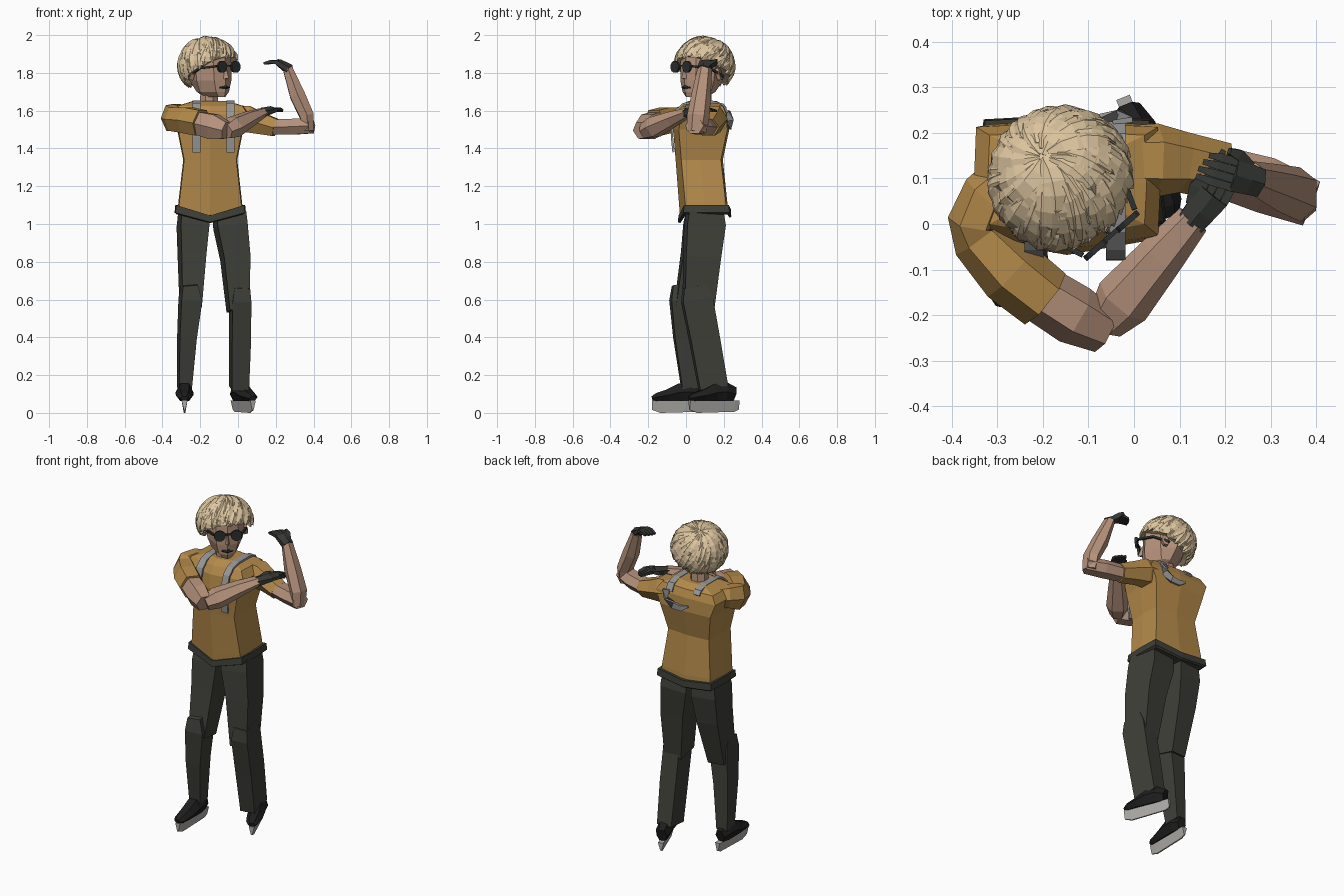
import bpy, bmesh, math, random
from mathutils import Vector as V

if "Cube" in bpy.data.objects:
    bpy.data.objects.remove(bpy.data.objects["Cube"])

random.seed(4)
X, Y, Z = V((1, 0, 0)), V((0, 1, 0)), V((0, 0, 1))


def mat(name, r, g, b):
    m = bpy.data.materials.new(name)
    lin = [((c / 255 + .055) / 1.055) ** 2.4 for c in (r, g, b)]
    m.diffuse_color = (*lin, 1)
    m.use_nodes = True
    m.node_tree.nodes["Principled BSDF"].inputs["Base Color"].default_value = m.diffuse_color
    return m


GOLD = mat("gold_cloth", 180, 138, 74)
SKIN = mat("skin", 182, 146, 124)
HAIR = mat("blond_hair", 222, 198, 160)
TROUSER = mat("dark_trousers", 62, 63, 56)
GLOVE = mat("glove_black", 54, 56, 52)
SHOE = mat("shoe_black", 30, 30, 31)
STEEL = mat("blade_steel", 172, 170, 166)
STRAP = mat("strap_grey", 150, 150, 151)
LENS = mat("dark_glass", 44, 48, 46)


def build(name, lofts, material):
    """Join rings of points into closed skins, all in one flat-shaded object."""
    bm = bmesh.new()
    for rings in lofts:
        vs = [[bm.verts.new(p) for p in r] for r in rings]
        n = len(vs[0])
        for a, b in zip(vs, vs[1:]):
            for i in range(n):
                j = (i + 1) % n
                bm.faces.new((a[i], a[j], b[j], b[i]))
        bm.faces.new(vs[0][::-1])
        bm.faces.new(vs[-1])
    bmesh.ops.recalc_face_normals(bm, faces=bm.faces)
    me = bpy.data.meshes.new(name)
    bm.to_mesh(me)
    bm.free()
    me.materials.append(material)
    ob = bpy.data.objects.new(name, me)
    bpy.context.collection.objects.link(ob)
    return ob


def tube(pts, axis=Z, n=6):
    """pts: (x, y, z, half size along axis[, half size across])."""
    ps = [V(p[:3]) for p in pts]
    rings = []
    for i, p in enumerate(pts):
        t = (ps[min(i + 1, len(ps) - 1)] - ps[max(i - 1, 0)]).normalized()
        u = (axis - t * axis.dot(t)).normalized()
        v = t.cross(u)
        k = 1 / math.cos(math.pi / n)
        a, b = p[3] * k, p[-1] * k
        angs = [2 * math.pi * (j + .5) / n for j in range(n)]
        rings.append([ps[i] + u * a * math.cos(w) + v * b * math.sin(w) for w in angs])
    return rings


def box_ring(z, w, y0, y1, droop=0, cx=-.147):
    """Torso cross-section: a rectangle with bowed sides and a lower front centre."""
    ym = (y0 + y1) / 2
    return [(cx - w, y0 + .02, z), (cx, y0 - .01, z - droop), (cx + w, y0 + .02, z),
            (cx + w + .005, ym, z), (cx + w, y1 - .005, z), (cx, y1 + .005, z - droop * .4),
            (cx - w, y1 - .005, z), (cx - w - .005, ym, z)]


# torso
build("shirt", [[box_ring(1.07, .168, -.02, .217, .05), box_ring(1.12, .163, -.025, .215, .04),
                 box_ring(1.34, .138, -.045, .19), box_ring(1.5, .17, -.058, .224),
                 box_ring(1.58, .2, -.045, .218), box_ring(1.625, .17, -.02, .2),
                 box_ring(1.65, .09, .02, .16)]], GOLD)
build("belt", [[box_ring(1.05, .17, -.02, .225, .045), box_ring(1.06, .184, -.033, .235, .05),
                box_ring(1.1, .18, -.03, .232, .055)]], TROUSER)
build("neck", [tube([(-.155, .09, 1.6, .05), (-.15, .085, 1.74, .045)], X, 8)], SKIN)

# legs: boxy thighs and shins, turned slightly off the front
TURN = V((1, .12, 0)).normalized()
build("right_leg", [
    tube([(-.235, .1, 1.065, .072, .09), (-.238, .093, .99, .076, .1), (-.243, .07, .83, .066, .092),
          (-.25, .01, .55, .051, .07)], TURN, 4),
    tube([(-.257, -.022, .68, .04, .05), (-.252, -.01, .6, .055, .073), (-.27, .0, .4, .045, .063),
          (-.283, .022, .13, .034, .044)], TURN, 4)], TROUSER)
build("left_leg", [
    tube([(-.045, .1, 1.065, .078, .09), (-.04, .1, .99, .08, .102), (-.014, .085, .82, .07, .093),
          (.0, .065, .54, .052, .078)], TURN, 4),
    tube([(.017, .045, .67, .041, .06), (.012, .058, .6, .05, .08), (.01, .1, .38, .05, .077),
          (.005, .145, .13, .045, .075)], TURN, 4)], TROUSER)

# ice skates: shoe swept from heel to toe, with a wedge blade below
for side, heel, d in (("right", V((-.283, .075, 0)), V((0, -1, 0))),
                      ("left", V((-.015, .255, 0)), V((.37, -.93, 0)).normalized())):
    c = d.cross(Z)
    shoe = [(0, .062, .135, .026), (.05, .062, .16, .04), (.11, .062, .155, .041),
            (.17, .062, .125, .04), (.23, .062, .105, .032), (.255, .066, .088, .018)]
    build(side + "_shoe", [tube([(*(heel + d * t + Z * (lo + hi) / 2), (hi - lo) / 2, w)
                                 for t, lo, hi, w in shoe])], SHOE)
    blade = []
    for t, lo in ((-.025, .018), (.0, .006), (.21, .0), (.255, .016)):
        b = heel + d * t
        blade.append([b + Z * .066 + c * .016, b + Z * lo + c * .004,
                      b + Z * lo - c * .004, b + Z * .066 - c * .016])
    build(side + "_blade", [blade], STEEL)

# left arm: raised
build("left_sleeve", [tube([(-.03, .14, 1.565, .065), (.05, .14, 1.555, .07),
                            (.11, .135, 1.535, .058), (.2, .115, 1.51, .046, .055)])], GOLD)
build("left_arm", [
    tube([(.18, .118, 1.513, .04, .048), (.29, .085, 1.515, .042, .054), (.39, .045, 1.52, .04, .045)]),
    tube([(.37, .055, 1.49, .03, .045), (.365, .065, 1.57, .037, .052), (.315, .08, 1.68, .04, .045),
          (.262, .1, 1.825, .025, .033)], X)], SKIN)
# right arm: folded across the chest, with a boxy shoulder cap
build("right_sleeve", [tube([(-.27, .1, 1.57, .055), (-.325, .06, 1.575, .06, .05),
                             (-.352, .005, 1.56, .07, .05), (-.34, -.03, 1.555, .062, .055),
                             (-.27, -.105, 1.55, .068, .065), (-.195, -.165, 1.535, .068, .062)])], GOLD)
build("right_arm", [
    tube([(-.21, -.15, 1.535, .06, .055), (-.13, -.2, 1.515, .066, .058), (-.062, -.235, 1.495, .045)]),
    tube([(-.065, -.22, 1.49, .038), (-.025, -.17, 1.512, .052, .056),
          (.06, -.07, 1.557, .038, .045), (.13, .01, 1.59, .023, .033)])], SKIN)


def hand(name, wrist, palm, tip, across, thumb_side):
    """Glove: flat palm, four fingers and a thumb."""
    wrist, palm, tip = V(wrist), V(palm), V(tip)
    across = V(across).normalized()
    d = palm - wrist
    parts = [tube([(*(wrist - d * .25), .031, .025), (*(wrist + d * .3), .034, .022),
                   (*palm, .038, .017)], across)]
    for i in range(4):
        o = across * (i - 1.5) * .019
        f = (tip - palm) * (1, 1, .92, .8)[i]
        parts.append(tube([(*(palm + o - f * .1), .009), (*(palm + o + f * .5 + Z * .006), .009),
                           (*(palm + o * .9 + f), .006)], across, 4))
    a = across * thumb_side
    parts.append(tube([(*(wrist + d * .4 + a * .026), .013), (*(palm + a * .045), .012),
                       (*(palm + a * .046 + d * .4), .007)], across, 4))
    build(name, parts, GLOVE)


hand("left_glove", (.262, .095, 1.825), (.215, .11, 1.855), (.145, .13, 1.85), (.3, 1, 0), 1)
hand("right_glove", (.135, .015, 1.59), (.175, .065, 1.605), (.22, .15, 1.598), (1, -.5, 0), -1)

# shoulder straps, the left one ending in a hooked tail on the back
W, T = .021, .006
for side, x in (("right", -.22), ("left", -.04)):
    path = [(-.066, 1.38), (-.074, 1.46), (-.072, 1.54), (-.052, 1.6), (-.015, 1.634),
            (.04, 1.647), (.14, 1.647), (.195, 1.632), (.22, 1.59)]
    if side == "right":
        path[-1] = (.212, 1.61)
    build(side + "_strap", [tube([(x, y, z, W, T) for y, z in path], X, 4)], STRAP)
build("strap_tail", [tube([(-.025, .226, 1.6, .022, T), (-.03, .23, 1.55, .022, T),
                           (-.075, .234, 1.52, .02, T), (-.13, .234, 1.515, .016, T),
                           (-.175, .232, 1.535, .006, T)], V((.6, 0, 1)), 4)], STRAP)

# head, turned to its left: F points out of the face, S across it
F = V((.66, -.75, 0)).normalized()
S = V((.75, .66, 0)).normalized()
C = V((-.158, .098, 0))


def at(f, s, z):
    return C + F * f + S * s + Z * z


skull = []
for z, w, f, b in ((1.672, .04, .13, -.03), (1.7, .076, .137, .04), (1.76, .1, .14, .09),
                   (1.83, .106, .137, .12), (1.9, .1, .132, .12), (1.95, .07, .09, .09)):
    half = [(f * .84, .6 * w), (f * .15, w), (-b * .7, .75 * w)]
    loop = [(f, 0)] + half + [(-b, 0)] + [(p, -q) for p, q in half[::-1]]
    skull.append([at(p, q, z) for p, q in loop])
build("head", [skull], SKIN)
build("nose", [[[at(.12, -.008, 1.83), at(.12, .008, 1.83), at(.143, 0, 1.83)],
                [at(.12, -.018, 1.765), at(.12, .018, 1.765), at(.165, 0, 1.772)]]], SKIN)
build("mouth", [tube([(*at(.127, -.03, 1.722), .004, .007), (*at(.139, 0, 1.724), .01, .007),
                      (*at(.127, .03, 1.722), .004, .007)], Z, 6)], LENS)
build("ears", [tube([(*at(0, q * .1, 1.79), .03, .018), (*at(-.01, q * .118, 1.795), .034, .02)], Z)
               for q in (-1, 1)], SKIN)

# round sunglasses
glasses = [tube([(*at(.158, q * .047, 1.832), .031), (*at(.171, q * .047, 1.832), .031)], Z, 12)
           for q in (-1, 1)]
glasses += [tube([(*at(.155, q * .076, 1.835), .006), (*at(.06, q * .112, 1.825), .006),
                  (*at(-.03, q * .118, 1.78), .006)], Z, 4) for q in (-1, 1)]
glasses.append(tube([(*at(.163, -.02, 1.838), .005), (*at(.163, .02, 1.838), .005)], Z, 4))
build("sunglasses", glasses, LENS)


# hair: a faceted cap under long pointed locks that sweep from a crown at the back
TILT = .45


def scalp(th, ph, k=1):
    """Point on the scalp, measured from a crown tipped backwards."""
    f, s, u = math.sin(th) * math.cos(ph), math.sin(th) * math.sin(ph), math.cos(th)
    c, n = math.cos(TILT), math.sin(TILT)
    f, u = f * c - u * n, u * c + f * n
    return at(.154 * k * f, .154 * k * s, 1.838 + .149 * k * u)


def hairline(ph):
    """Low at the nape and on the right of the brow, high over the face."""
    front = .5 + .5 * math.cos(ph - .15)
    return 1.82 - .14 * front - .12 * math.sin(ph)


angs = [2 * math.pi * i / 16 for i in range(16)]
build("hair_cap", [[[scalp(hairline(p) * u, p) for p in angs] for u in (.06, .3, .55, .8, 1)]
                   + [[scalp(hairline(p), p, .82) for p in angs]]], HAIR)
locks = []
for th0, count in ((.04, 12), (.25, 16), (.5, 20), (.8, 24), (1.1, 26)):
    for i in range(count):
        ph = 2 * math.pi * (i + random.uniform(-.4, .4)) / count
        th1 = th0 + random.uniform(-.03, .1)
        end = min(th1 + random.uniform(.8, 1.2), hairline(ph) + random.uniform(.0, .15))
        twist, width, lift = random.uniform(-.5, -.2), random.uniform(.022, .034), random.uniform(.05, .085)
        rings = []
        for u, wk, hk in ((0, .5, .3), (.2, .85, .7), (.4, 1, .95), (.6, 1, 1), (.8, .75, .95), (1, .06, .6)):
            th, p = max(th1 + (end - th1) * u, .02), ph + twist * u
            m = scalp(th, p, 1 + lift * hk)
            out = (m - at(0, 0, 1.838)).normalized()
            ahead = scalp(th + .1, p + twist * .1 / (end - th1)) - scalp(th, p)
            side = out.cross(ahead).normalized() * width * wk
            rings.append([m - out * .009 + side, m, m - out * .009 - side])
        locks.append(rings)
build("hair_locks", locks, HAIR)
